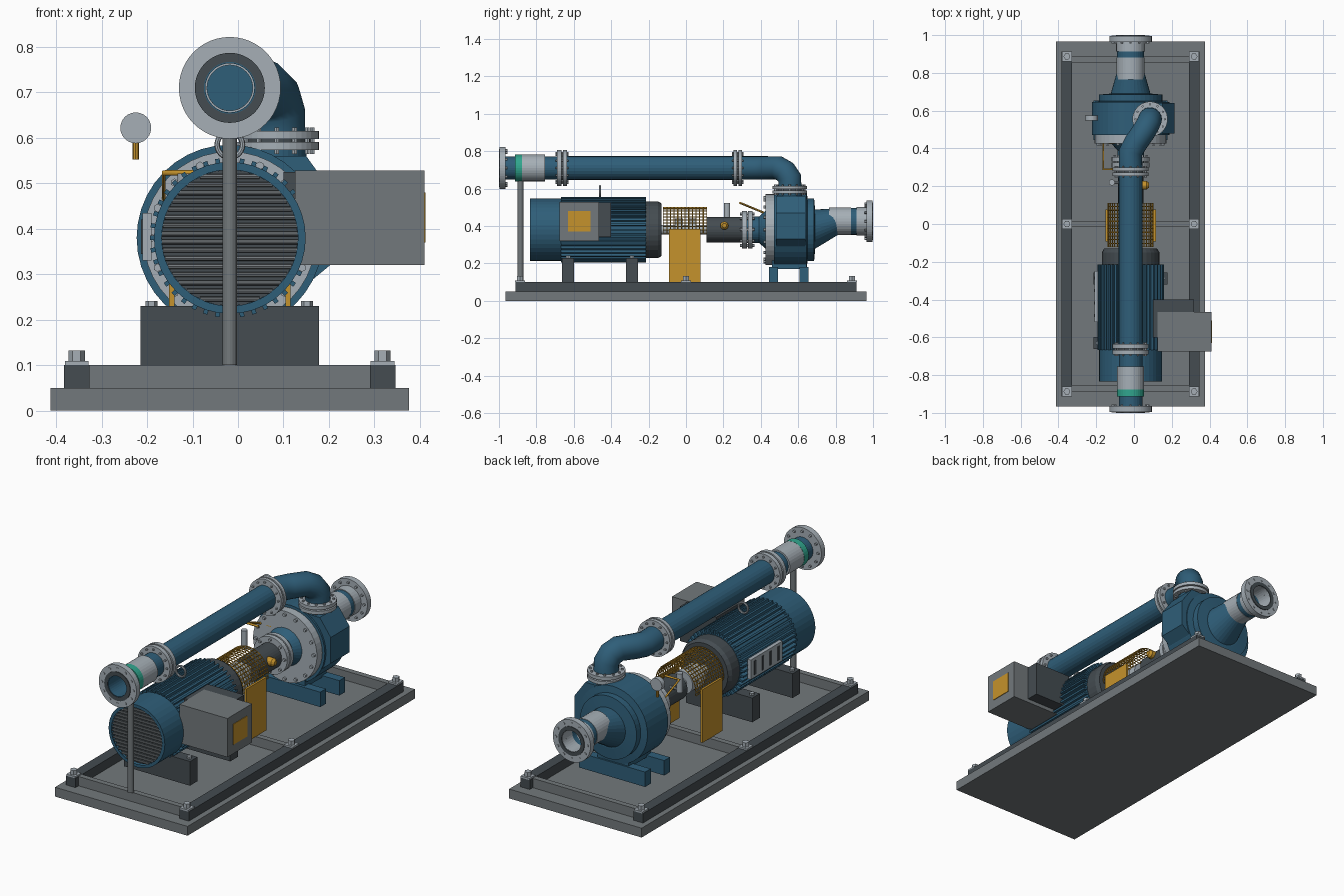
import bpy, bmesh, math
from mathutils import Matrix, Vector

if "Cube" in bpy.data.objects:
    bpy.data.objects.remove(bpy.data.objects["Cube"])

CX, SHAFT, PIPE, SUCT = -0.018, 0.38, 0.71, 0.425   # centre line and axis heights


def material(name, r, g, b):
    m = bpy.data.materials.new(name)
    m.use_nodes = True
    m.diffuse_color = (r, g, b, 1)
    m.node_tree.nodes["Principled BSDF"].inputs["Base Color"].default_value = (r, g, b, 1)
    return m


BLUE = material("blue paint", .028, .112, .19)
LIGHT = material("light steel", .38, .43, .47)
GREY = material("mid grey", .17, .19, .2)
DARK = material("dark grey", .058, .072, .082)
GOLD = material("amber", .56, .29, .025)
TEAL = material("teal", .03, .38, .27)
TURN = {"Z": Matrix(), "Y": Matrix.Rotation(-math.pi / 2, 4, "X"), "X": Matrix.Rotation(math.pi / 2, 4, "Y")}


def finish(name, bm, mat):
    bmesh.ops.recalc_face_normals(bm, faces=bm.faces)
    me = bpy.data.meshes.new(name)
    bm.to_mesh(me)
    bm.free()
    me.materials.append(mat)
    ob = bpy.data.objects.new(name, me)
    bpy.context.collection.objects.link(ob)
    return ob


def add_box(bm, lo, hi, mtx=Matrix()):
    lo, hi = Vector(lo), Vector(hi)
    bmesh.ops.create_cube(bm, size=1, matrix=mtx @ Matrix.Translation((lo + hi) / 2) @ Matrix.Diagonal((*(hi - lo), 1)))


def box(name, x, y, z, mat):
    bm = bmesh.new()
    add_box(bm, (x[0], y[0], z[0]), (x[1], y[1], z[1]))
    return finish(name, bm, mat)


def lathe(name, prof, mat, c=(CX, 0, SHAFT), axis="Y", n=32, closed=False):
    """Turn (radius, distance along axis) points about an axis through c."""
    bm = bmesh.new()
    vs = [bm.verts.new((r, 0, d)) for r, d in prof]
    pairs = list(zip(vs, vs[1:])) + ([(vs[-1], vs[0])] if closed else [])
    es = [bm.edges.new(p) for p in pairs]
    bmesh.ops.spin(bm, geom=vs + es, cent=(0, 0, 0), axis=(0, 0, 1), angle=2 * math.pi, steps=n)
    bmesh.ops.remove_doubles(bm, verts=bm.verts, dist=1e-5)
    bm.transform(Matrix.Translation(c) @ TURN[axis])
    return finish(name, bm, mat)


def rod(name, r, a, b, mat, c=(CX, 0, SHAFT), axis="Y", n=32):
    return lathe(name, [(0, a), (r, a), (r, b), (0, b)], mat, c, axis, n)


def tube(name, r, ri, a, b, mat, c=(CX, 0, SHAFT), axis="Y", n=32):
    return lathe(name, [(ri, a), (r, a), (r, b), (ri, b)], mat, c, axis, n, True)


def bolts(name, ring, r, a, b, count, c, axis="Y", mat=LIGHT):
    bm = bmesh.new()
    for i in range(count):
        t = 2 * math.pi * i / count
        bmesh.ops.create_cone(bm, cap_ends=True, segments=6, radius1=r, radius2=r, depth=b - a,
                              matrix=Matrix.Translation((ring * math.cos(t), ring * math.sin(t), (a + b) / 2)))
    bm.transform(Matrix.Translation(c) @ TURN[axis])
    return finish(name, bm, mat)


def flange_pair(name, a, b, r, ri, c, axis="Y"):
    gap = (b - a) * .08
    m = (a + b) / 2
    tube(name + "_first", r, ri, a, m - gap, LIGHT, c, axis, 40)
    tube(name + "_second", r, ri, m + gap, b, LIGHT, c, axis, 40)
    tube(name + "_gasket", r * .8, ri, m - gap, m + gap, DARK, c, axis)
    bolts(name + "_bolts", r * .84, .006, a - .008, b + .008, 12, c, axis)


def pipe_run(name, pts, r, mat, res):
    cu = bpy.data.curves.new(name, "CURVE")
    cu.dimensions = "3D"
    cu.bevel_depth, cu.bevel_resolution, cu.use_fill_caps = r, res, True
    s = cu.splines.new("POLY")
    s.points.add(len(pts) - 1)
    for p, co in zip(s.points, pts):
        p.co = (*co, 1)
    cu.materials.append(mat)
    ob = bpy.data.objects.new(name, cu)
    bpy.context.collection.objects.link(ob)
    for o in bpy.context.selected_objects:
        o.select_set(False)
    ob.select_set(True)
    bpy.context.view_layer.objects.active = ob
    bpy.ops.object.convert(target="MESH")


# Base slab, frame and anchor bolts
box("base_slab", (-.412, .376), (-.965, .965), (0, .05), GREY)
for side, x in (("right", -.355), ("left", .318)):
    box(side + "_rail", (x - .028, x + .028), (-.912, .912), (.05, .1), DARK)
    for i, y in enumerate((-.887, 0, .887)):
        box(f"{side}_washer_{i}", (x - .026, x + .026), (y - .026, y + .026), (.1, .109), LIGHT)
        rod(f"{side}_anchor_nut_{i}", .018, .109, .132, LIGHT, (x, y, 0), "Z", 6)
for i, y in enumerate((-.871, 0, .871)):
    box(f"cross_member_{i}", (-.327, .29), (y - .015, y + .015), (.05, .1), GREY)

# Motor: fan cover, grille, finned body, end bell, feet
lathe("fan_cover", [(.15, -.834), (.167, -.834), (.167, -.668), (0, -.668), (0, -.815), (.15, -.815)], BLUE, n=40)
rod("grille_back", .15, -.82, -.812, DARK)
for i in range(16):
    dz = -.135 + i * .018
    half = math.sqrt(.15 ** 2 - dz ** 2)
    rod(f"grille_slat_{i}", .0055, -half, half, GREY, (CX, -.826, SHAFT + dz), "X", 8)
rod("motor_body", .155, -.668, -.214, BLUE)
bm = bmesh.new()
for i in range(40):
    spin = Matrix.Translation((CX, 0, SHAFT)) @ Matrix.Rotation(2 * math.pi * i / 40, 4, "Y")
    add_box(bm, (.15, -.668, -.005), (.176, -.214, .005), spin)
finish("motor_fins", bm, BLUE)
lathe("motor_end_bell", [(0, -.214), (.152, -.214), (.152, -.15), (.14, -.13), (0, -.13)], DARK)
for i, y in enumerate((-.63, -.288)):
    box(f"motor_foot_{i}", (-.215, .178), (y - .032, y + .032), (.1, .23), DARK)
    for j, x in enumerate((-.19, .152)):
        rod(f"motor_foot_bolt_{i}_{j}", .013, .23, .241, LIGHT, (x, y, 0), "Z", 6)
bpy.ops.mesh.primitive_torus_add(location=(CX, -.46, .585), rotation=(math.pi / 2, 0, 0), major_radius=.028,
                                 minor_radius=.006, major_segments=24, minor_segments=8)
eye = bpy.context.object
eye.name = "lifting_eye"
eye.data.materials.append(LIGHT)
box("side_vent_plate", (-.21, -.19), (-.52, -.25), (.33, .435), LIGHT)
for i in range(4):
    y = -.484 + i * .066
    box(f"side_vent_slot_{i}", (-.213, -.209), (y - .008, y + .008), (.345, .42), DARK)

# Terminal box
box("terminal_box", (.125, .41), (-.675, -.466), (.32, .528), GREY)
box("terminal_box_mount", (.1, .317), (-.6, -.4), (.34, .525), DARK)
box("warning_plate", (.409, .413), (-.63, -.51), (.37, .48), GOLD)

# Coupling, mesh guard and guard plates
rod("drive_shaft", .025, -.13, .12, LIGHT, n=16)
for i, y in enumerate((-.06, .01)):
    rod(f"coupling_hub_{i}", .06, y, y + .045, LIGHT)
bm = bmesh.new()
rows = []
for i in range(23):
    t = math.radians(-10 + 200 * i / 22)
    rows.append([bm.verts.new((CX + .119 * math.cos(t), -.122 + .234 * j / 12, SHAFT + .119 * math.sin(t)))
                 for j in range(13)])
for p, q in zip(rows, rows[1:]):
    for j in range(12):
        bm.faces.new((p[j], p[j + 1], q[j + 1], q[j]))
guard = finish("mesh_guard", bm, GOLD)
wire = guard.modifiers.new("mesh", "WIREFRAME")
wire.thickness = .006
for side, s in (("right", -1), ("left", 1)):
    x = CX + s * .128
    box(side + "_guard_plate", (x - .006, x + .006), (-.092, .078), (.1, .385), GOLD)

# Bearing housing and its fittings
rod("bearing_housing", .068, .11, .31, DARK)
lathe("housing_plug", [(0, .05), (.022, .05), (.022, .085), (.012, .098), (0, .098)], GOLD, (CX, .205, .402), "X", 12)
rod("oiler", .016, .42, .522, LIGHT, (-.117, .22, 0), "Z", 16)
rod("oiler_arm", .007, -.117, -.06, LIGHT, (0, .22, .43), "X", 8)
pipe_run("flush_pipe", [(-.08, .29, .523), (-.163, .29, .523), (-.163, .43, .465), (-.1, .43, .465)], .006, GOLD, 2)

# Pump casing
rod("seal_flange_front", .1, .3, .325, LIGHT)
rod("seal_flange_rear", .1, .332, .355, LIGHT)
bolts("seal_bolts", .085, .008, .29, .365, 8, (CX, 0, SHAFT))
lathe("seal_neck", [(0, .31), (.07, .31), (.07, .39), (.105, .43), (0, .43)], BLUE)
rod("casing_cover", .19, .425, .475, LIGHT, n=40)
bolts("casing_bolts", .172, .009, .415, .43, 16, (CX, 0, SHAFT))
lathe("volute", [(0, .47), (.205, .47), (.205, .645), (.168, .65), (.168, .685), (.11, .69), (0, .69)], BLUE, n=40)
bm = bmesh.new()
outline = [(.215, .33), (.215, .47), (.15, .56), (.02, .56), (0, .28), (.13, .26)]
face = bm.faces.new([bm.verts.new((x, .48, z)) for x, z in outline])
new = bmesh.ops.extrude_face_region(bm, geom=[face])["geom"]
bmesh.ops.translate(bm, verts=[v for v in new if isinstance(v, bmesh.types.BMVert)], vec=(0, .16, 0))
finish("volute_bulge", bm, BLUE)
for i, y in enumerate((.468, .63)):
    box(f"pump_foot_{i}", (-.215, .178), (y - .024, y + .024), (.1, .18), BLUE)
box("pump_foot_bridge", (-.11, .075), (.46, .645), (.17, .23), BLUE)

# Suction reducer, sleeve and end flange
reducer = lathe("suction_reducer", [(0, .68), (.108, .68), (.068, .82), (0, .82)], BLUE)
for v in reducer.data.vertices:
    v.co.z += (SUCT - SHAFT) * (v.co.y - .68) / .14
suction = (CX, 0, SUCT)
tube("suction_sleeve", .074, .056, .765, .882, LIGHT, suction)
tube("suction_band", .072, .056, .88, .912, BLUE, suction)
tube("suction_spigot", .076, .056, .912, .965, LIGHT, suction)

# Discharge neck, elbow and long pipe
neck = (.085, .555, 0)
rod("discharge_neck", .066, .4, .575, BLUE, neck, "Z")
flange_pair("discharge_flange", .573, .615, .093, .05, neck, "Z")
pipe_run("elbow", [(.085, .555, .6), (.085, .555, .655), (.075, .53, .69), (.055, .495, .71),
                   (.01, .43, .71), (CX, .38, .71), (CX, .29, .71)], .063, BLUE, 9)
outlet = (CX, 0, PIPE)
flange_pair("rear_pipe_flange", .255, .3, .096, .05, outlet)
tube("long_pipe", .063, .054, -.64, .265, BLUE, outlet, n=24)
flange_pair("front_pipe_flange", -.69, -.635, .096, .05, outlet)
tube("outlet_pipe", .062, .054, -.998, -.68, BLUE, outlet)
tube("outlet_sleeve", .071, .06, -.878, -.755, LIGHT, outlet)
tube("outlet_band", .072, .06, -.914, -.877, TEAL, outlet)

# End flanges with raised dark sealing rings
for name, c, s in (("outlet", outlet, -1), ("suction", suction, 1)):
    a, b = sorted((s * .964, s * .996))
    tube(name + "_end_flange", .112, .056, a, b, LIGHT, c, n=48)
    a, b = sorted((s * .99, s * 1.0))
    tube(name + "_sealing_ring", .077, .057, a, b, DARK, c, n=48)
    a, b = sorted((s * .955, s * .999))
    bolts(name + "_end_bolts", .094, .007, a, b, 12, c)
rod("suction_inner", .057, .8, .81, BLUE, suction)

# Pipe support post and pressure gauge
rod("support_post", .016, .1, .645, GREY, (CX, -.885, 0), "Z", 16)
rod("gauge", .034, .548, .575, LIGHT, (-.225, 0, .622), "Y", 24)
rod("gauge_stem", .007, .552, .592, GOLD, (-.225, .562, 0), "Z", 8)
